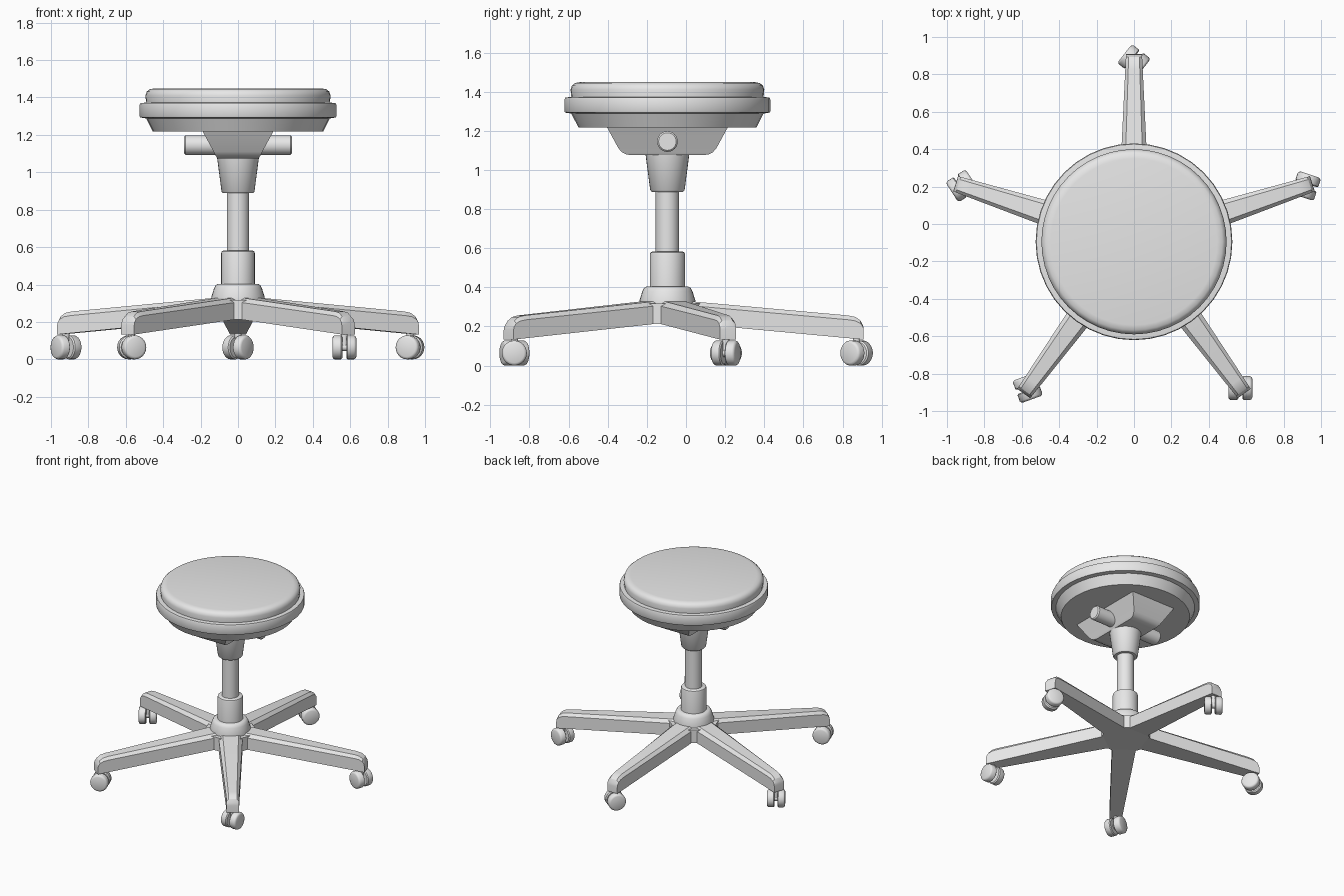
import bpy, bmesh, math
from mathutils import Matrix

if "Cube" in bpy.data.objects:
    bpy.data.objects.remove(bpy.data.objects["Cube"])

grey = bpy.data.materials.new("plain grey")
grey.use_nodes = True
grey.diffuse_color = (0.8, 0.8, 0.8, 1)
grey.node_tree.nodes["Principled BSDF"].inputs["Base Color"].default_value = (0.8, 0.8, 0.8, 1)

CENTRE = Matrix.Translation((0, -0.095, 0))  # axis of the column


def finish(name, bm, matrix=CENTRE, angle=35):
    bmesh.ops.recalc_face_normals(bm, faces=bm.faces)
    mesh = bpy.data.meshes.new(name)
    bm.to_mesh(mesh)
    bm.free()
    mesh.transform(matrix)
    mesh.materials.append(grey)
    obj = bpy.data.objects.new(name, mesh)
    bpy.context.collection.objects.link(obj)
    bpy.ops.object.select_all(action='DESELECT')
    obj.select_set(True)
    bpy.context.view_layer.objects.active = obj
    bpy.ops.object.shade_smooth_by_angle(angle=math.radians(angle))
    return obj


def loft(name, rings, matrix=CENTRE, angle=35):
    """Skin a list of equal rings of points and cap both ends."""
    bm = bmesh.new()
    loops = [[bm.verts.new(p) for p in ring] for ring in rings]
    n = len(loops[0])
    for a, b in zip(loops, loops[1:]):
        for i in range(n):
            j = (i + 1) % n
            bm.faces.new((a[i], a[j], b[j], b[i]))
    bm.faces.new(loops[0])
    bm.faces.new(loops[-1])
    return finish(name, bm, matrix, angle)


def lathe(name, profile, sides=32, matrix=CENTRE):
    """Turn (radius, height) points around z."""
    steps = [math.tau * i / sides for i in range(sides)]
    rings = [[(r * math.cos(t), r * math.sin(t), z) for t in steps] for r, z in profile]
    return loft(name, rings, matrix)


# Seat: padded cushion, rim band and tapered pan
lathe("seat_cushion", [(0.49, 1.36), (0.495, 1.41), (0.488, 1.431),
                       (0.472, 1.444), (0.445, 1.449)], 48)
lathe("seat_rim", [(0.49, 1.288), (0.523, 1.293), (0.526, 1.30), (0.526, 1.36),
                   (0.522, 1.37), (0.49, 1.373)], 40)
lathe("seat_pan", [(0.455, 1.217), (0.492, 1.29)], 40)

# Bracket under the seat: (height, half width, half depth)
loft("seat_bracket", [[(-hx, -hy, z), (hx, -hy, z), (hx, hy, z), (-hx, hy, z)]
                      for z, hx, hy in [(1.22, 0.19, 0.31), (1.11, 0.13, 0.25),
                                        (1.09, 0.12, 0.232), (1.079, 0.113, 0.21),
                                        (1.075, 0.11, 0.18)]])

# Adjusting bar running across the bracket
bar = CENTRE @ Matrix.Translation((0, 0, 1.145)) @ Matrix.Rotation(math.pi / 2, 4, 'Y')
lathe("adjusting_bar", [(0.045, -0.288), (0.053, -0.28), (0.053, 0.28), (0.045, 0.288)], 24, bar)

# Column
lathe("column_collar", [(0.08, 0.888), (0.088, 0.897), (0.112, 1.08)])
lathe("column_tube", [(0.06, 0.5), (0.06, 0.95)])
lathe("column_sleeve", [(0.09, 0.36), (0.09, 0.568), (0.087, 0.577), (0.079, 0.582)])
lathe("hub_cap", [(0.143, 0.31), (0.143, 0.332), (0.128, 0.38), (0.119, 0.397), (0.108, 0.403)])

# Five-sided hub block filling the corners between the legs
lathe("hub_block", [(0.213, 0.213), (0.213, 0.316)], 5,
      CENTRE @ Matrix.Rotation(math.pi / 2, 4, 'Z'))

# Leg stations: (distance, top height, shoulder drop)
STATIONS = [(0, 0.339, 0.022), (0.925, 0.256, 0.022), (0.962, 0.248, 0.02),
            (0.988, 0.229, 0.014), (1.0, 0.205, 0.008), (1.003, 0.185, 0.004)]


def leg_ring(d, top, drop):
    w = 0.091 - 0.048 * d
    t = w * 0.66
    base = 0.226 - 0.093 * d
    return [(d, -w, base), (d, w, base), (d, w, top - drop),
            (d, t, top), (d, -t, top), (d, -w, top - drop)]


# Twin-wheel caster
WHEEL = [(0.056, 0.011), (0.064, 0.017), (0.064, 0.052), (0.059, 0.06), (0.05, 0.064)]
NAMES = ["left", "back", "right", "front_right", "front_left"]
SWIVELS = [72, -38, 33, -70, 0]

for i, (name, swivel) in enumerate(zip(NAMES, SWIVELS)):
    turn = CENTRE @ Matrix.Rotation(math.radians(18 + 72 * i), 4, 'Z')
    loft(name + "_leg", [leg_ring(*s) for s in STATIONS], turn, 25)

    spot = (turn @ Matrix.Translation((0.967, 0, 0))).translation
    place = Matrix.Translation(spot)
    lathe(name + "_caster_stem", [(0.018, 0.06), (0.018, 0.16)], 12, place)
    axle = (place @ Matrix.Translation((0, 0, 0.064))
            @ Matrix.Rotation(math.radians(swivel), 4, 'Z')
            @ Matrix.Rotation(math.pi / 2, 4, 'Y'))
    lathe(name + "_caster_axle", [(0.02, -0.03), (0.02, 0.03)], 12, axle)
    for side, label in ((1, "outer"), (-1, "inner")):
        lathe(name + "_" + label + "_wheel", [(r, side * z) for r, z in WHEEL], 24, axle)
